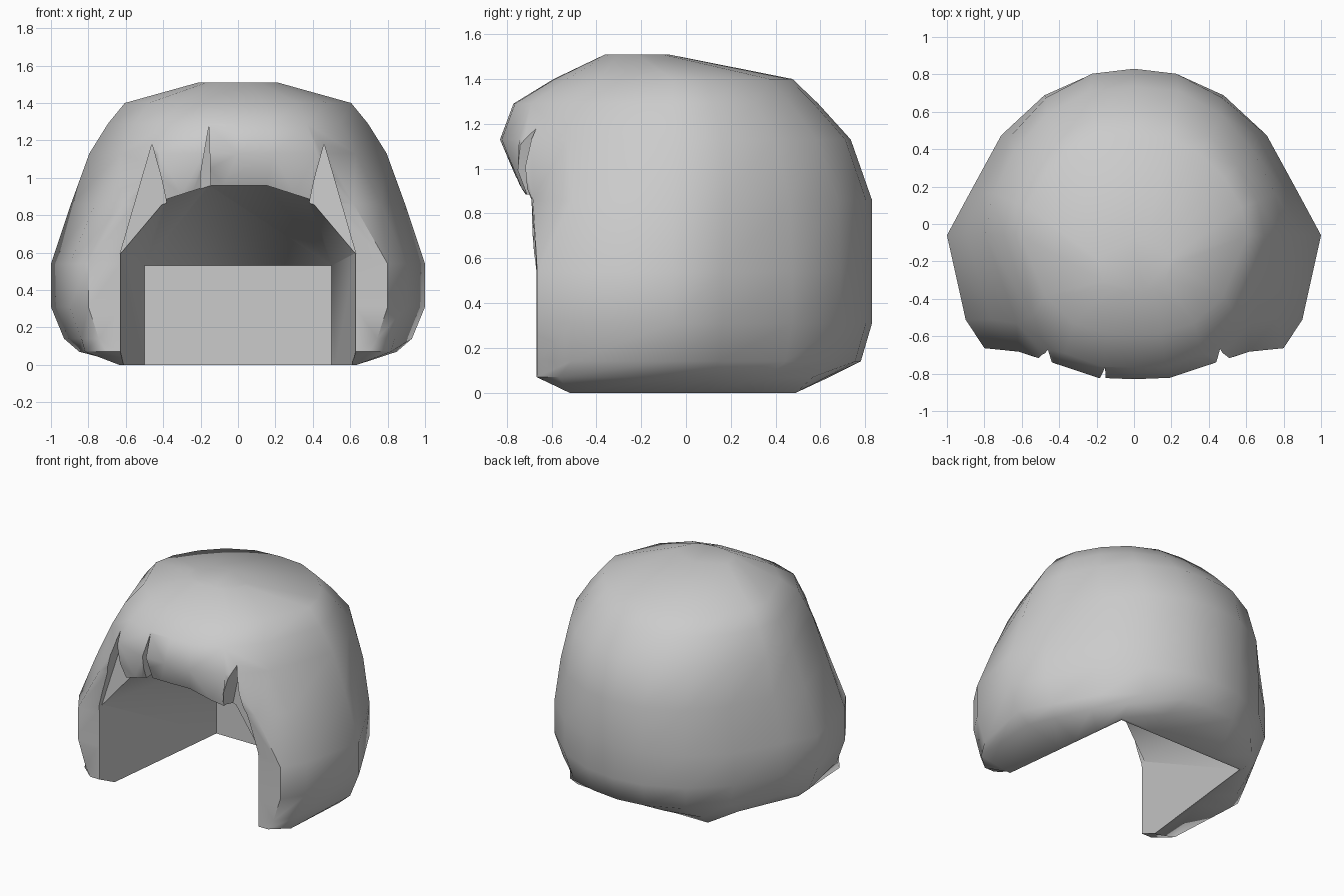
import bpy, bmesh

if "Cube" in bpy.data.objects:
    bpy.data.objects.remove(bpy.data.objects["Cube"])

# Half outlines, front centre to back centre, as (width, depth) fractions
BASE = [(0, -1), (.45, -1), (.8, -1), (.985, -1), (.9, 0), (.87, .25), (.84, .6), (.8, 1), (.4, 1), (0, 1)]
LOW = [(0, -1), (.45, -1), (.8, -.99), (.9, -.74), (1, 0), (.88, .25), (.71, .6), (.48, .84), (.22, .97), (.08, 1)]
HIGH = [(0, -1), (.24, -.99), (.53, -.89), (.79, -.61), (1, 0), (.95, .28), (.8, .57), (.59, .81), (.3, .97), (.08, 1)]


def blend(p, q, t):
    return [(a[0] * (1 - t) + b[0] * t, a[1] * (1 - t) + b[1] * t) for a, b in zip(p, q)]


# Hair shell rings: outline, height, half width, front y, back y, centre y
RINGS = [
    (BASE, 0.00, .645, -.52, .49, -.06),
    (blend(LOW, BASE, .35), 0.07, .88, -.67, .64, -.06),
    (LOW, 0.14, .93, -.67, .78, -.06),
    (LOW, 0.31, 1.0, -.67, .83, -.06),
    (LOW, 0.54, 1.0, -.67, .83, -.06),
    (blend(LOW, HIGH, .4), 0.86, .893, -.715, .83, -.06),
    (HIGH, 1.13, .795, -.83, .735, -.06),
    (HIGH, 1.29, .695, -.77, .59, -.06),
    (HIGH, 1.40, .605, -.59, .475, -.06),
    (HIGH, 1.51, .21, -.36, -.08, -.22),
]


def make_object(name, bm):
    bmesh.ops.recalc_face_normals(bm, faces=bm.faces)
    me = bpy.data.meshes.new(name)
    bm.to_mesh(me)
    bm.free()
    ob = bpy.data.objects.new(name, me)
    bpy.context.collection.objects.link(ob)
    return ob


def ring_points(outline, z, w, front, back, c):
    half = [(ux * w, c + (uy * (back - c) if uy > 0 else -uy * (front - c)), z) for ux, uy in outline]
    half[-1] = (0, half[-1][1], z)
    return half + [(-x, y, z) for x, y, z in half[-2:0:-1]]


def hull(name, points):
    bm = bmesh.new()
    for p in points:
        bm.verts.new(p)
    bmesh.ops.convex_hull(bm, input=bm.verts)
    return make_object(name, bm)


# Outer hair shell
bm = bmesh.new()
loops = [[bm.verts.new(p) for p in ring_points(*r)] for r in RINGS]
for a, b in zip(loops, loops[1:]):
    for i in range(len(a)):
        j = (i + 1) % len(a)
        bm.faces.new((a[i], a[j], b[j], b[i]))
bm.faces.new(loops[0][::-1])
bm.faces.new(loops[-1])
hair = make_object("hair", bm)

# Head cavity, open at the front and below, ceiling falling to the back
front = [(.63, -.1), (.63, .60), (.40, .88), (.15, .96)]
cavity = []
for s in (-1, 1):
    cavity += [(s * x, y, z) for y in (-1, -.68) for x, z in front]
    cavity += [(s * .5, .47, -.1), (s * .5, .47, .53)]
cutters = [hull("cavity_cutter", cavity)]


# Pointed notches between the locks of the fringe, corners as (x, z, depth)
def notch(corners):
    cutters.append(hull("notch_cutter", [(x, y, z) for x, z, d in corners for y in (-1, d)]))


for s in (-1, 1):
    notch([(s * .38, .86, -.6), (s * .41, 1.0, -.6), (s * .46, 1.18, -.6), (s * .631, .59, -.64)])
notch([(-.2, .90, -.66), (-.2, 1.02, -.68), (-.155, 1.28, -.74), (-.145, .90, -.66)])

# Carve the shell
bpy.context.view_layer.objects.active = hair
hair.select_set(True)
for c in cutters:
    c.hide_render = True
    mod = hair.modifiers.new("carve", 'BOOLEAN')
    mod.operation = 'DIFFERENCE'
    mod.solver = 'EXACT'
    mod.object = c
    bpy.ops.object.modifier_apply(modifier=mod.name)
for c in cutters:
    bpy.data.objects.remove(c)
bpy.ops.object.shade_smooth_by_angle(angle=0.95)
